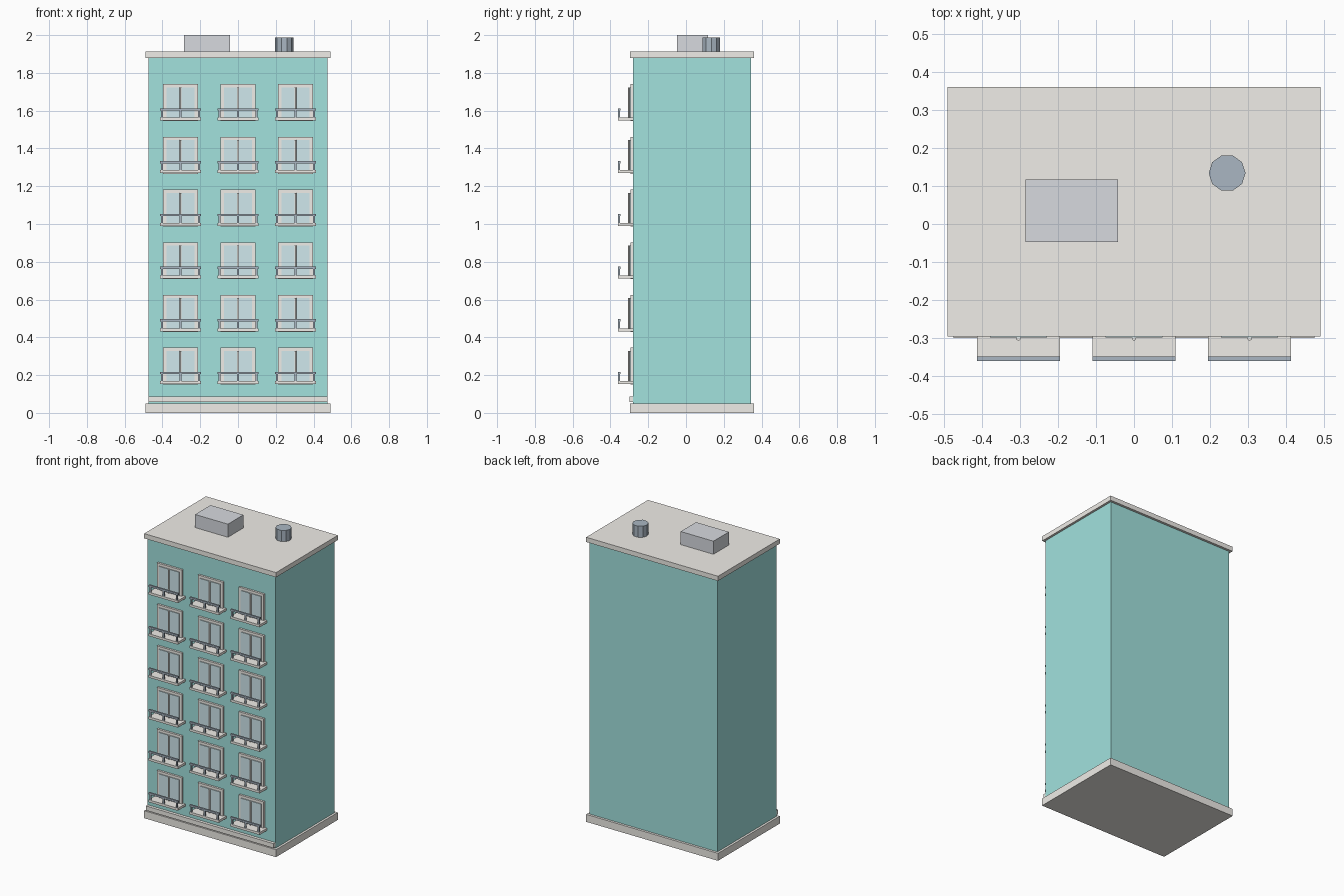
import bpy, math

if "Cube" in bpy.data.objects:
    bpy.data.objects.remove(bpy.data.objects["Cube"])


def material(name, rgb):
    m = bpy.data.materials.new(name)
    m.diffuse_color = (*rgb, 1)
    m.use_nodes = True
    m.node_tree.nodes["Principled BSDF"].inputs["Base Color"].default_value = m.diffuse_color
    return m


TEAL = material("teal_wall", (0.36, 0.76, 0.73))
CREAM = material("cream_trim", (0.87, 0.85, 0.81))
GLASS = material("window_glass", (0.63, 0.81, 0.85))
METAL = material("dark_metal", (0.40, 0.47, 0.54))
GREY = material("roof_grey", (0.68, 0.70, 0.74))


def box(name, x, y, z, mat):
    """Box from (min, max) pairs along each axis."""
    lo, hi = zip(x, y, z)
    verts = [(a, b, c) for a in x for b in y for c in z]
    faces = [(0, 1, 3, 2), (4, 6, 7, 5), (0, 4, 5, 1),
             (2, 3, 7, 6), (0, 2, 6, 4), (1, 5, 7, 3)]
    mesh = bpy.data.meshes.new(name)
    mid = [(a + b) / 2 for a, b in zip(lo, hi)]
    mesh.from_pydata([[v[i] - mid[i] for i in range(3)] for v in verts], [], faces)
    mesh.materials.append(mat)
    ob = bpy.data.objects.new(name, mesh)
    ob.location = mid
    bpy.context.collection.objects.link(ob)
    return ob


def cylinder(name, x, y, z, r, sides, mat, turn=0.0):
    bpy.ops.mesh.primitive_cylinder_add(
        vertices=sides, radius=r, depth=z[1] - z[0],
        location=(x, y, (z[0] + z[1]) / 2), rotation=(0, 0, turn))
    ob = bpy.context.object
    ob.name = name
    ob.data.materials.append(mat)
    return ob


# Main block with base, roof slab and front string course
box("plinth", (-0.49, 0.49), (-0.296, 0.36), (0, 0.05), CREAM)
box("walls", (-0.475, 0.475), (-0.28, 0.344), (0.05, 1.88), TEAL)
box("roof_slab", (-0.49, 0.49), (-0.296, 0.36), (1.88, 1.912), CREAM)
box("string_course", (-0.475, 0.475), (-0.30, -0.28), (0.058, 0.088), CREAM)

# Rooftop machinery
box("roof_housing", (-0.286, -0.042), (-0.047, 0.117), (1.912, 2.0), GREY)
cylinder("water_tank", 0.245, 0.134, (1.912, 1.987), 0.0485, 10, METAL, math.pi / 2)

# One window with balcony, built at the lowest middle position
unit = [
    box("window_frame", (-0.093, 0.093), (-0.294, -0.28), (0.15, 0.345), CREAM),
    box("window_pane", (-0.075, 0.075), (-0.299, -0.29), (0.165, 0.328), GLASS),
    cylinder("window_mullion", 0, -0.301, (0.165, 0.328), 0.006, 8, CREAM),
    box("balcony_slab", (-0.109, 0.109), (-0.36, -0.28), (0.153, 0.169), CREAM),
    box("balcony_rail", (-0.109, 0.109), (-0.36, -0.348), (0.205, 0.217), METAL),
]
for px in (-0.098, 0, 0.098):
    unit.append(box("balcony_post", (px - 0.005, px + 0.005),
                    (-0.359, -0.349), (0.169, 0.205), METAL))

# Repeat over six floors and three columns
for floor in range(6):
    for col in (-1, 0, 1):
        if floor == 0 and col == 0:
            continue
        for part in unit:
            c = part.copy()
            c.location.x += col * 0.304
            c.location.z += floor * 0.279
            bpy.context.collection.objects.link(c)
